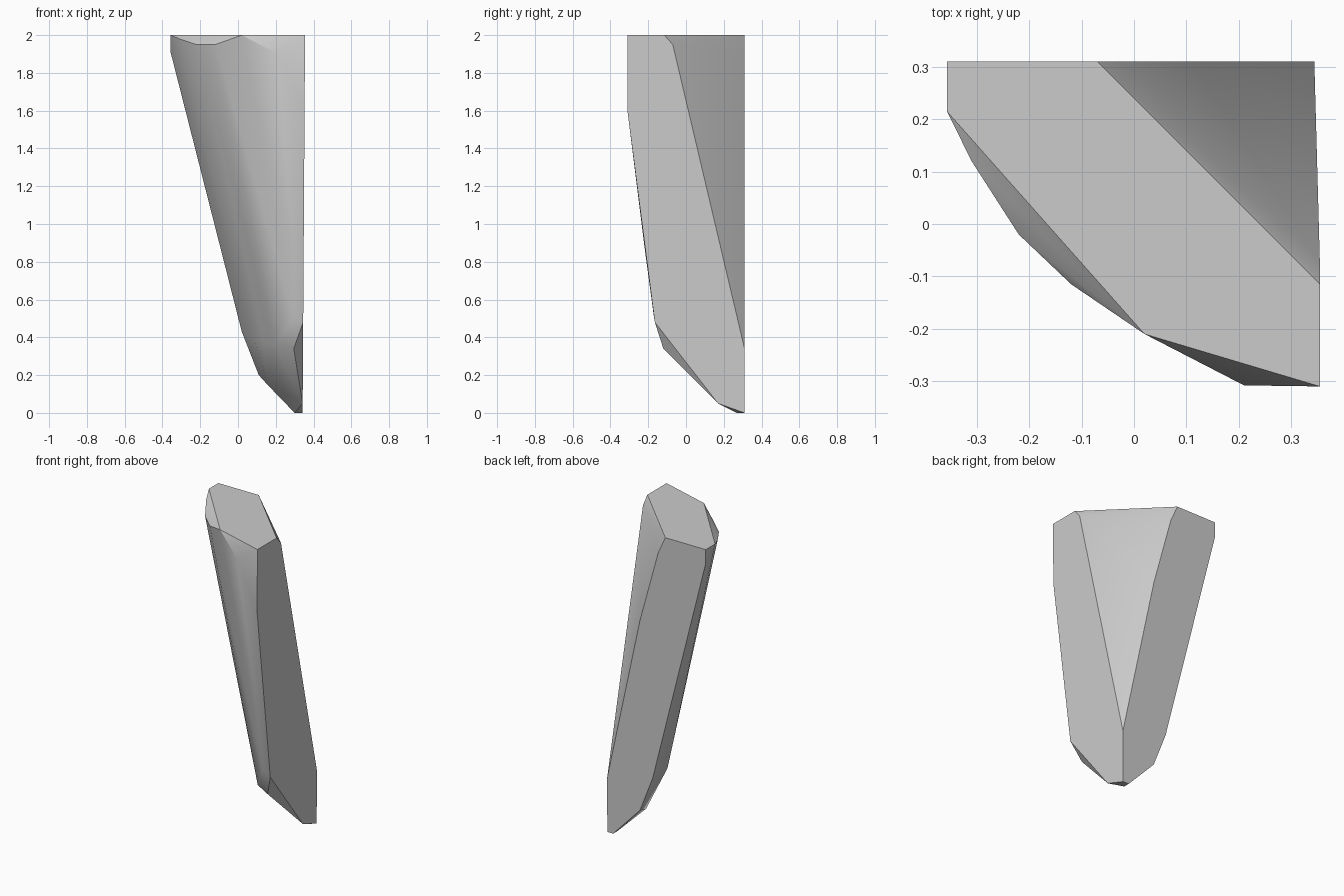
import bpy
import bmesh
import math

default_cube = bpy.data.objects.get("Cube")
if default_cube:
    bpy.data.objects.remove(default_cube, do_unlink=True)


def flat_material(name, color):
    material = bpy.data.materials.new(name)
    material.use_nodes = True
    material.diffuse_color = color
    shader = next(n for n in material.node_tree.nodes if n.type == "BSDF_PRINCIPLED")
    shader.inputs["Base Color"].default_value = color
    return material


def hull_object(name, points, material):
    """Wrap a set of points in a closed convex shell with flat facets."""
    bm = bmesh.new()
    for point in points:
        bm.verts.new(point)
    result = bmesh.ops.convex_hull(bm, input=bm.verts)
    loose = [v for v in bm.verts if not v.link_faces]
    bmesh.ops.delete(bm, geom=loose, context="VERTS")
    bmesh.ops.dissolve_limit(bm, angle_limit=math.radians(0.5),
                             verts=bm.verts, edges=bm.edges)
    bmesh.ops.recalc_face_normals(bm, faces=bm.faces)
    mesh = bpy.data.meshes.new(name)
    bm.to_mesh(mesh)
    bm.free()
    mesh.materials.append(material)
    obj = bpy.data.objects.new(name, mesh)
    bpy.context.collection.objects.link(obj)
    return obj


TOP = 2.0
BACK = 0.31
LEFT_BASE = 0.342


# The left wall leans out very slightly towards the top
def left_wall(y, z):
    return (LEFT_BASE + 0.0065 * z, y, z)


def back_wall(x, z):
    return (x, BACK, z)


# Flat back wall outline as (x, z)
back_outline = [(-.357, TOP), (-.357, 1.91), (.02, .43), (.11, .2), (.3, 0),
                (.11, 1.42), (-.02, 1.89), (-.07, TOP)]

# Flat left wall outline as (y, z)
left_outline = [(-.31, TOP), (-.115, TOP), (-.07, 1.95), (BACK, .34),
                (BACK, 0), (.17, .05), (-.165, .48), (-.31, 1.6)]

# Rounded front: its upper rim, then its lower rim
upper_rim = [(-.357, .215, TOP), (-.31, .12, 1.98), (-.22, -.02, 1.95),
             (-.12, -.115, 1.95), (.02, -.21, TOP), (.21, -.308, 1.9)]
lower_rim = [(.09, .06, .38), (.134, -.01, .38), (.2, -.085, .36),
             (.295, -.12, .34), (.295, -.17, .51), (.295, -.216, .85)]

# Broken foot of the shard
foot = [(.155, .185, .15), (.3, .27, 0)]

points = [back_wall(*p) for p in back_outline]
points += [left_wall(*p) for p in left_outline]
points += upper_rim + lower_rim + foot

stone = flat_material("stone_grey", (0.6, 0.6, 0.6, 1.0))
shard = hull_object("rock_shard", points, stone)

# Soft rounded front with crisp broken edges
bpy.ops.object.select_all(action="DESELECT")
shard.select_set(True)
bpy.context.view_layer.objects.active = shard
bpy.ops.object.shade_smooth_by_angle(angle=math.radians(30))
